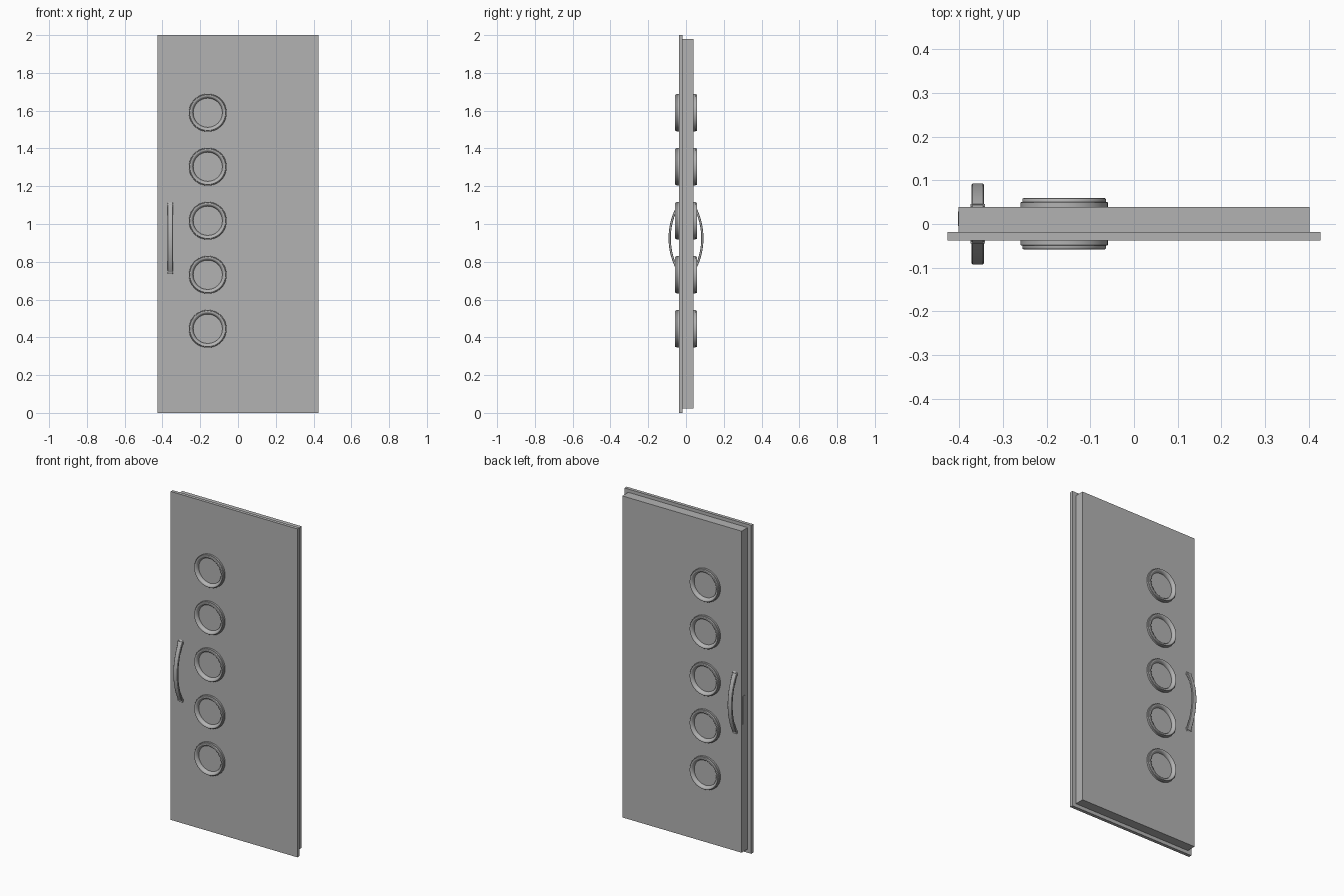
import bpy, bmesh, math
from mathutils import Vector

if "Cube" in bpy.data.objects:
    bpy.data.objects.remove(bpy.data.objects["Cube"])

FRONT_Y, BACK_Y = -0.038, 0.039

# Dark grey finish shared by all parts
grey = bpy.data.materials.new("dark_grey")
grey.diffuse_color = (0.45, 0.45, 0.45, 1)
grey.use_nodes = True
grey.node_tree.nodes["Principled BSDF"].inputs["Base Color"].default_value = grey.diffuse_color


def make_object(name, bm, smooth=False):
    bmesh.ops.recalc_face_normals(bm, faces=bm.faces)
    me = bpy.data.meshes.new(name)
    bm.to_mesh(me)
    bm.free()
    me.materials.append(grey)
    ob = bpy.data.objects.new(name, me)
    bpy.context.collection.objects.link(ob)
    if smooth:
        bpy.ops.object.select_all(action='DESELECT')
        ob.select_set(True)
        bpy.context.view_layer.objects.active = ob
        bpy.ops.object.shade_smooth_by_angle(angle=math.radians(35))
    return ob


def box(name, lo, hi):
    bm = bmesh.new()
    bmesh.ops.create_cube(bm, size=1)
    lo, hi = Vector(lo), Vector(hi)
    for v in bm.verts:
        v.co = Vector([(lo[i] + hi[i]) / 2 + v.co[i] * (hi[i] - lo[i]) for i in range(3)])
    return make_object(name, bm)


def loft(bm, rings, closed):
    """Skin a list of vertex rings with quads."""
    n = len(rings[0])
    for i in range(len(rings) if closed else len(rings) - 1):
        a, b = rings[i], rings[(i + 1) % len(rings)]
        for j in range(n):
            bm.faces.new((a[j], a[(j + 1) % n], b[(j + 1) % n], b[j]))


def window_ring(name, x, z, base, side):
    # Stepped trim: (radius, height above door face)
    profile = [(0.077, -0.002), (0.1, -0.002), (0.1, 0.010), (0.099, 0.0112),
               (0.096, 0.0112), (0.096, 0.017), (0.0945, 0.0195), (0.092, 0.0205),
               (0.088, 0.0200), (0.083, 0.0165), (0.079, 0.011), (0.077, 0.005)]
    bm = bmesh.new()
    rings = []
    for i in range(48):
        a = 2 * math.pi * i / 48
        rings.append([bm.verts.new((x + r * math.cos(a), base + side * h, z + r * math.sin(a)))
                      for r, h in profile])
    loft(bm, rings, True)
    make_object(name, bm, True)


def handle(name, x, z, base, side):
    # Bowed bar swept along a circular arc
    tip = 0.0925 - abs(base)
    half, thick, width = 0.19, 0.012, 0.028
    radius = (half ** 2 + tip ** 2) / (2 * tip)
    span = math.asin(half / radius)
    w, t, c = width / 2, thick, 0.002
    section = [(-w + c, 0), (w - c, 0), (w, c), (w, t - c),
               (w - c, t), (-w + c, t), (-w, t - c), (-w, c)]
    bm = bmesh.new()
    rings = []
    for i in range(25):
        a = -span + 2 * span * i / 24
        ring = []
        for u, d in section:
            r = radius - d
            h = tip - radius + r * math.cos(a)
            ring.append(bm.verts.new((x + u, base + side * h, z + r * math.sin(a))))
        rings.append(ring)
    loft(bm, rings, False)
    bm.faces.new(rings[0])
    bm.faces.new(rings[-1])
    make_object(name, bm, True)
    # Mounting feet
    for k, s in (("lower", -1), ("upper", 1)):
        zc = z + s * 0.174
        ys = sorted((base - side * 0.002, base + side * 0.007))
        box(f"{name}_{k}_foot", (x - 0.0165, ys[0], zc - 0.008), (x + 0.0165, ys[1], zc + 0.008))


# Door leaf: rebated inner slab and wider front panel
box("front_panel", (-0.427, FRONT_Y, 0), (0.427, -0.018, 2))
box("door_slab", (-0.402, -0.018, 0.022), (0.402, BACK_Y, 1.98))

# Lock plate on the handle-side edge
box("lock_plate", (-0.4032, -0.005, 0.80), (-0.40, 0.029, 0.97))

# Round window trims and handles on both faces
for label, base, side in (("front", FRONT_Y, -1), ("back", BACK_Y, 1)):
    for i in range(5):
        window_ring(f"{label}_window_ring_{i + 1}", -0.16, 0.445 + 0.286 * i, base, side)
    handle(f"{label}_handle", -0.358, 0.925, base, side)
